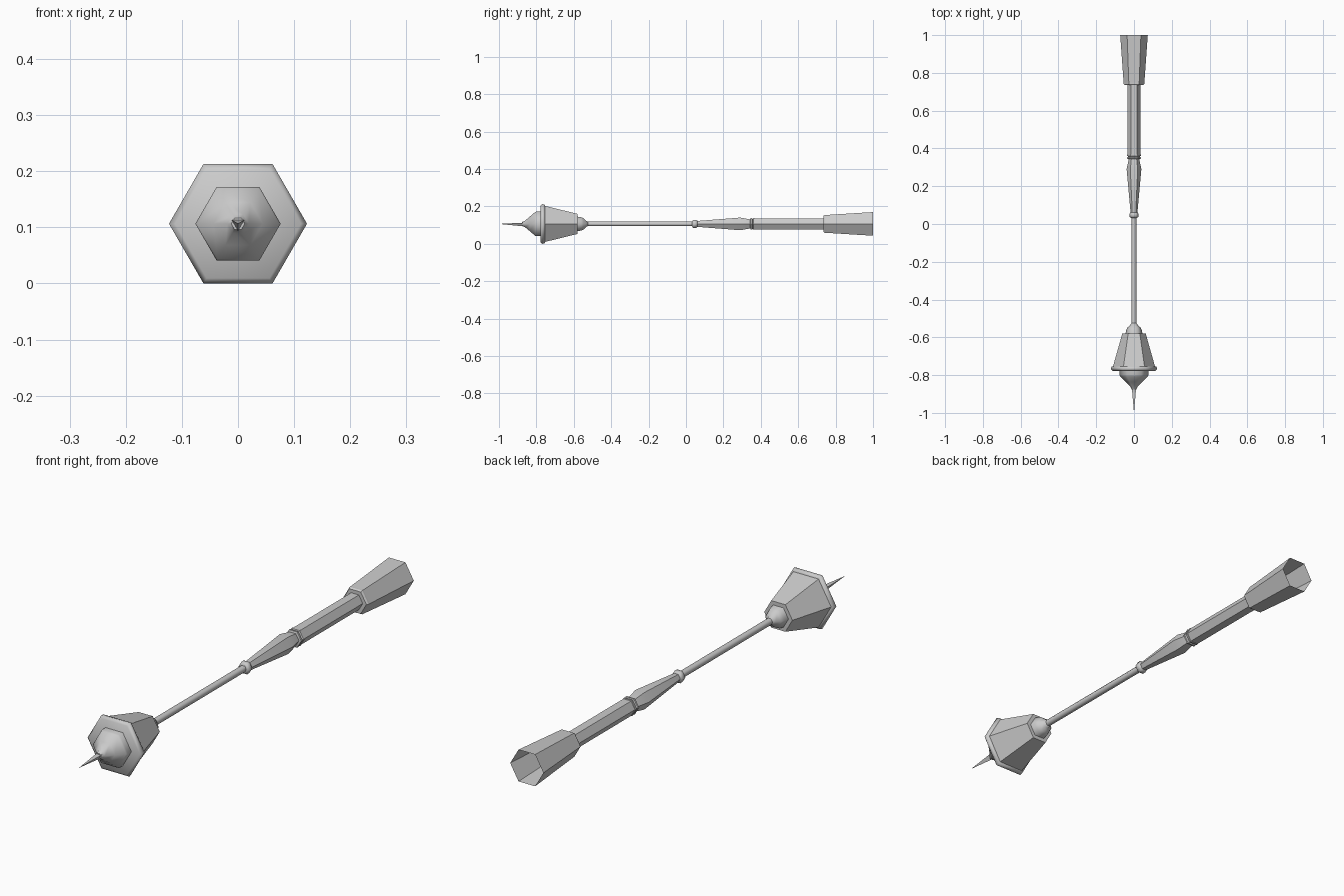
import bpy, bmesh, math

if "Cube" in bpy.data.objects:
    bpy.data.objects.remove(bpy.data.objects["Cube"])

AXIS_Z = 0.1065


def loft(name, profile, sides=6, turn=0.0, cap_start=True, cap_end=True, sharp=30):
    """Sweep (y, corner radius) pairs into a polygonal tube along y."""
    bm = bmesh.new()
    rings = []
    for y, r in profile:
        if r == 0:
            rings.append([bm.verts.new((0, y, AXIS_Z))])
            continue
        ring = []
        for i in range(sides):
            a = turn + 2 * math.pi * i / sides
            ring.append(bm.verts.new((r * math.cos(a), y, AXIS_Z + r * math.sin(a))))
        rings.append(ring)
    for a, b in zip(rings, rings[1:]):
        for i in range(sides):
            j = (i + 1) % sides
            if len(a) == 1:
                bm.faces.new((a[0], b[j], b[i]))
            elif len(b) == 1:
                bm.faces.new((a[i], a[j], b[0]))
            else:
                bm.faces.new((a[i], a[j], b[j], b[i]))
    if cap_start and len(rings[0]) > 1:
        bm.faces.new(rings[0])
    if cap_end and len(rings[-1]) > 1:
        bm.faces.new(rings[-1])
    bmesh.ops.recalc_face_normals(bm, faces=bm.faces)
    mesh = bpy.data.meshes.new(name)
    bm.to_mesh(mesh)
    bm.free()
    mesh.polygons.foreach_set("use_smooth", [True] * len(mesh.polygons))
    mesh.set_sharp_from_angle(angle=math.radians(sharp))
    obj = bpy.data.objects.new(name, mesh)
    bpy.context.collection.objects.link(obj)
    return obj


# Head: spike, rounded cap, rim, flared shade and neck
loft("spike", [(-1.0, 0), (-0.86, 0.014)], sides=3, turn=math.pi / 6)
loft("head_cap", [(-0.876, 0.012), (-0.862, 0.019), (-0.836, 0.044),
                  (-0.807, 0.073), (-0.80, 0.076), (-0.77, 0.076)], sharp=65)
loft("head_rim", [(-0.778, 0.112), (-0.769, 0.123), (-0.756, 0.119), (-0.753, 0.110)], sharp=65)
loft("head_shade", [(-0.757, 0.112), (-0.58, 0.062)])
loft("neck", [(-0.582, 0.045), (-0.56, 0.041), (-0.548, 0.035),
              (-0.535, 0.020), (-0.525, 0.0135)], sharp=65)

# Shaft and its collar
loft("shaft", [(-0.54, 0.0135), (0.05, 0.0135)], sharp=65)
loft("shaft_collar", [(0.033, 0.017), (0.039, 0.025), (0.054, 0.025), (0.062, 0.018)], sharp=65)

# Handle: tapered section, ring, grip
loft("handle_taper", [(0.058, 0.018), (0.29, 0.039), (0.348, 0.027)])
loft("handle_ring", [(0.343, 0.028), (0.346, 0.036), (0.353, 0.036), (0.357, 0.030),
                     (0.361, 0.036), (0.368, 0.036), (0.371, 0.030)])
loft("grip", [(0.368, 0.034), (0.745, 0.034)])

# Open flared end with its collar
loft("end_collar", [(0.735, 0.050), (0.742, 0.055), (0.752, 0.055)])
loft("flared_end", [(0.748, 0.055), (1.0, 0.073)], cap_end=False)
